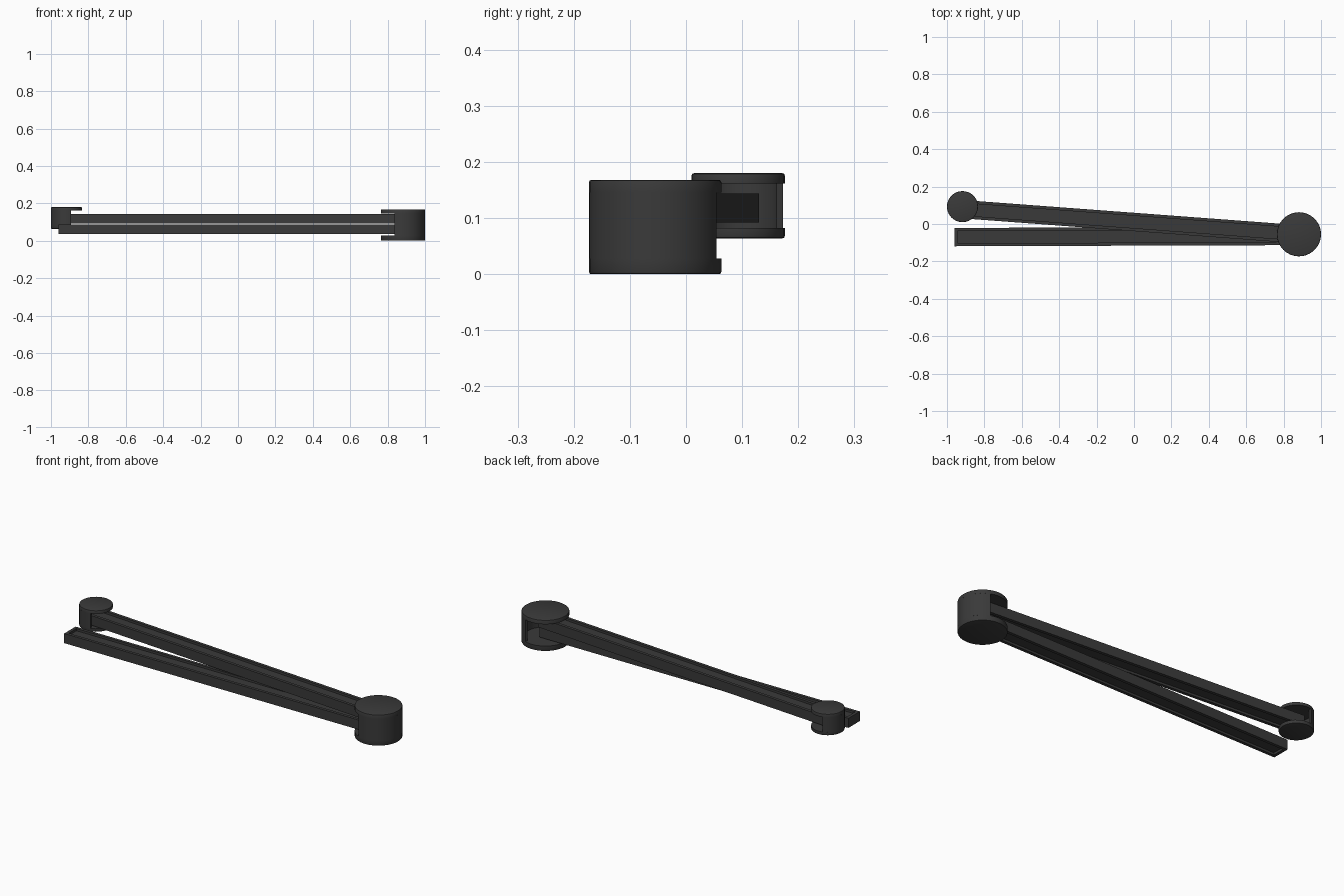
import bpy, bmesh, math
from mathutils import Matrix, Vector

old = bpy.data.objects.get("Cube")
if old:
    bpy.data.objects.remove(old, do_unlink=True)

plastic = bpy.data.materials.new("dark_grey_plastic")
plastic.use_nodes = True
colour = (0.042, 0.042, 0.042, 1)
plastic.diffuse_color = colour
plastic.node_tree.nodes["Principled BSDF"].inputs["Base Color"].default_value = colour


def finish(bm, name, smooth=False):
    bmesh.ops.recalc_face_normals(bm, faces=bm.faces)
    mesh = bpy.data.meshes.new(name)
    bm.to_mesh(mesh)
    bm.free()
    mesh.materials.append(plastic)
    obj = bpy.data.objects.new(name, mesh)
    bpy.context.collection.objects.link(obj)
    if smooth:
        bpy.ops.object.select_all(action='DESELECT')
        obj.select_set(True)
        bpy.context.view_layer.objects.active = obj
        bpy.ops.object.shade_smooth_by_angle(angle=math.radians(30))
    return obj


def disc(name, centre, radius, z0, z1, rim_up):
    """Round cap with a small bevel on its outer rim."""
    bm = bmesh.new()
    bmesh.ops.create_cone(bm, cap_ends=True, segments=32, radius1=radius,
                          radius2=radius, depth=z1 - z0,
                          matrix=Matrix.Translation((*centre, (z0 + z1) / 2)))
    rim_z = z1 if rim_up else z0
    rim = [e for e in bm.edges if all(abs(v.co.z - rim_z) < 1e-4 for v in e.verts)]
    bmesh.ops.bevel(bm, geom=rim, offset=0.004, segments=2, profile=0.5, affect='EDGES')
    finish(bm, name, True)


def curved_wall(name, centre, radius, thick, z0, z1, start, end, steps=18):
    """Half-round shell between two angles in degrees."""
    bm = bmesh.new()
    rings = []
    for i in range(steps + 1):
        a = math.radians(start + (end - start) * i / steps)
        rings.append([bm.verts.new((centre[0] + r * math.cos(a),
                                    centre[1] + r * math.sin(a), z))
                      for r, z in ((radius, z0), (radius, z1),
                                   (radius - thick, z1), (radius - thick, z0))])
    for a, b in zip(rings, rings[1:]):
        for k in range(4):
            n = (k + 1) % 4
            bm.faces.new((a[k], a[n], b[n], b[k]))
    bm.faces.new(rings[0])
    bm.faces.new(rings[-1])
    finish(bm, name, True)


def housing(name, centre, radius, bottom, floor, ceiling, top, start, end):
    disc(name + "_bottom_cap", centre, radius, bottom, floor, False)
    disc(name + "_top_cap", centre, radius, ceiling, top, True)
    curved_wall(name + "_wall", centre, radius, 0.012, floor, ceiling, start, end)


def arm(name, start, end, width, z0, z1):
    """Long bar with a recessed channel above and below."""
    a, b = Vector(start), Vector(end)
    mid, span = (a + b) / 2, b - a
    bm = bmesh.new()
    bmesh.ops.create_cube(bm, size=1)
    bmesh.ops.scale(bm, vec=(span.length, width, z1 - z0), verts=bm.verts)
    bm.normal_update()
    for face in [f for f in bm.faces if abs(f.normal.z) > 0.9]:
        sink = -face.normal.normalized() * 0.012
        bmesh.ops.inset_individual(bm, faces=[face], thickness=0.023)
        lip = bmesh.ops.extrude_discrete_faces(bm, faces=[face])["faces"]
        # Rebuild the channel sides between the rim and the sunken floor
        floor = lip[0]
        rim_verts = [v.co.copy() for v in floor.verts]
        for v in floor.verts:
            v.co += sink
        low = list(floor.verts)
        high = [bm.verts.new(c) for c in rim_verts]
        for i in range(4):
            j = (i + 1) % 4
            bm.faces.new((high[i], high[j], low[j], low[i]))
    bmesh.ops.remove_doubles(bm, verts=bm.verts, dist=1e-5)
    turn = Matrix.Rotation(math.atan2(span.y, span.x), 4, 'Z')
    bmesh.ops.transform(bm, verts=bm.verts,
                        matrix=Matrix.Translation((mid.x, mid.y, (z0 + z1) / 2)) @ turn)
    finish(bm, name)


# Round hinge housings at both ends
housing("large_hinge", (0.882, -0.055), 0.118, 0.0, 0.028, 0.146, 0.168, -112, 68)
housing("small_hinge", (-0.917, 0.093), 0.083, 0.064, 0.082, 0.162, 0.18, 106, 286)

# Two folded arms stacked one over the other
arm("upper_arm", (-0.94, 0.081), (0.885, -0.055), 0.098, 0.092, 0.144)
arm("lower_arm", (-0.96, -0.07), (0.89, -0.064), 0.098, 0.035, 0.087)
